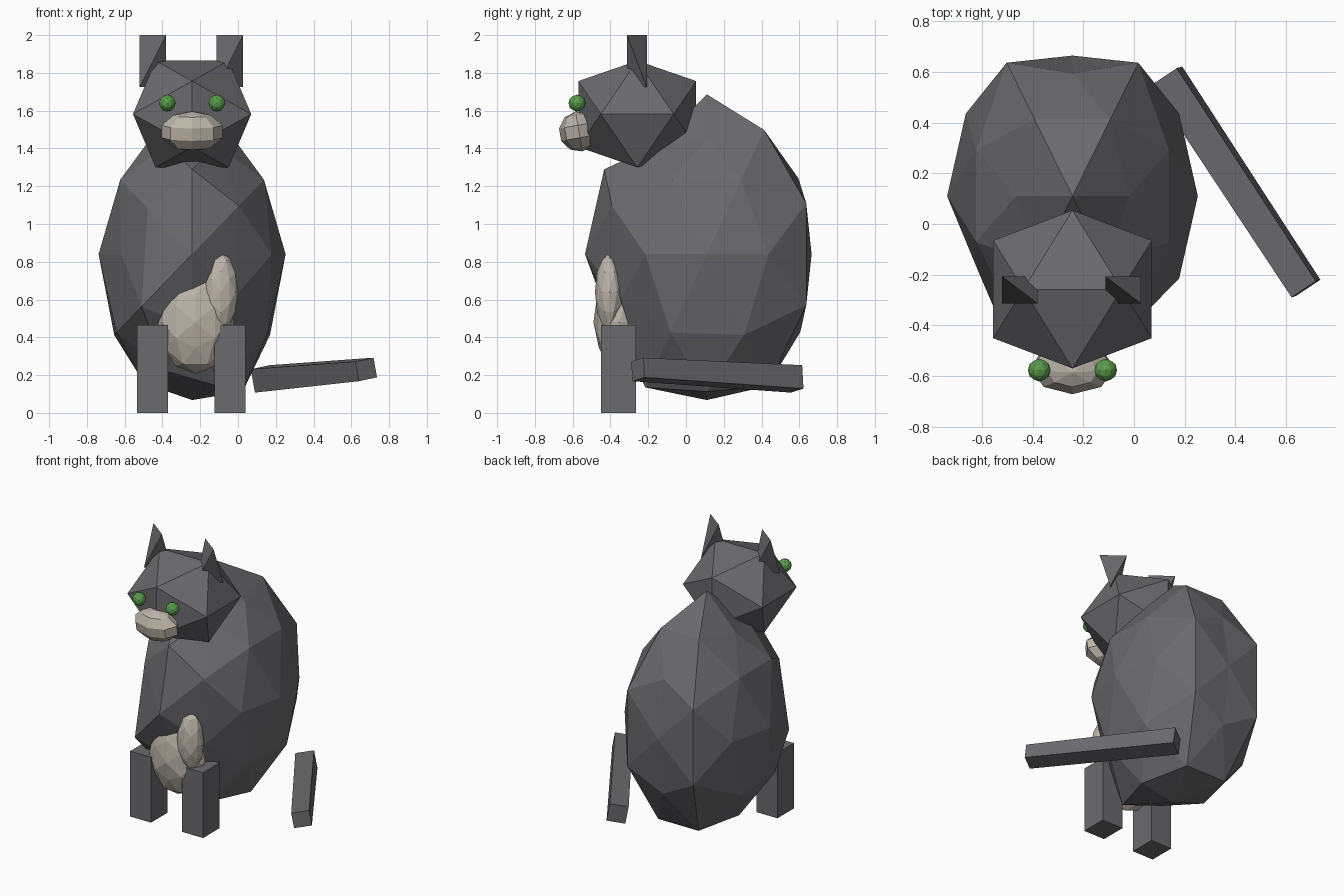
import bpy, bmesh
from math import radians
from mathutils import Vector, Matrix

if "Cube" in bpy.data.objects:
    bpy.data.objects.remove(bpy.data.objects["Cube"], do_unlink=True)


def material(name, rgb):
    m = bpy.data.materials.new(name)
    m.use_nodes = True
    m.diffuse_color = (*rgb, 1)
    m.node_tree.nodes["Principled BSDF"].inputs["Base Color"].default_value = (*rgb, 1)
    return m


FUR = material("dark_grey_fur", (0.145, 0.145, 0.157))
CREAM = material("warm_cream", (0.50, 0.455, 0.39))
GREEN = material("leaf_green", (0.10, 0.32, 0.07))
MID = -0.243  # the animal sits left of the origin, the tail reaches right


def finish(name, bm, mat):
    bmesh.ops.recalc_face_normals(bm, faces=bm.faces)
    me = bpy.data.meshes.new(name)
    bm.to_mesh(me)
    bm.free()
    me.materials.append(mat)
    ob = bpy.data.objects.new(name, me)
    bpy.context.collection.objects.link(ob)
    return ob


def box(name, size, centre, mat):
    bm = bmesh.new()
    bmesh.ops.create_cube(bm, size=1)
    bm.transform(Matrix.Translation(centre) @ Matrix.Diagonal((*size, 1)))
    return finish(name, bm, mat)


def upright_ico(level):
    """Unit icosahedron with an edge across the top, optionally split and rounded."""
    t = (1 + 5 ** 0.5) / 2
    bm = bmesh.new()
    for a in (-1, 1):
        for b in (-t, t):
            for p in ((a, 0, b), (b, a, 0), (0, b, a)):
                bm.verts.new(Vector(p).normalized())
    bmesh.ops.convex_hull(bm, input=bm.verts)
    if level:
        bmesh.ops.subdivide_edges(bm, edges=bm.edges[:], cuts=1, use_grid_fill=True)
        for v in bm.verts:
            v.co.normalize()
    return bm


def ellipsoid(name, centre, radii, mat, level=1, dents=()):
    bm = upright_ico(level)
    for direction, factor in dents:
        d = Vector(direction).normalized()
        max(bm.verts, key=lambda v: v.co.normalized().dot(d)).co *= factor
    bm.transform(Matrix.Translation(centre) @ Matrix.Diagonal((*radii, 1)))
    return finish(name, bm, mat)


# Body: faceted egg with a few corners pushed in or out
dents = [((0, 0, 1), 1.02), ((0, 0, -1), 0.93), ((0, -1, 0), 1.04), ((0, 1, 0), 0.895),
         ((0, .85, .53), 0.92), ((0, .85, -.53), 0.94),
         ((0, -.85, .53), 1.03), ((0, -.85, -.53), 0.9),
         ((-.5, -.81, .31), 0.95), ((-.85, -.53, 0), 0.89),
         ((-.5, -.81, -.31), 1.08), ((.5, -.81, -.31), 0.9),
         ((-.31, -.5, -.81), 0.92), ((.31, -.5, -.81), 1.05),
         ((-.53, 0, -.85), 0.97), ((.53, 0, -.85), 1.03)]
for s in (-1, 1):
    dents += [((s * .5, .81, .31), 1.05), ((s * .5, .81, -.31), 1.05),
              ((s * .81, .31, .5), 0.95), ((s * .81, -.31, .5), 0.95),
              ((s * .81, .31, -.5), 1.03), ((s * .31, .5, -.81), 1.04),
              ((s * .53, 0, .85), 0.86), ((s * .31, -.5, .81), 0.86),
              ((s * .31, .5, .81), 0.98)]
ellipsoid("body", (MID, 0.11, 0.84), (0.495, 0.62, 0.83), FUR, dents=dents)

# Belly patch: main lump and a small upright lobe
ellipsoid("belly_patch", (-0.225, -0.355, 0.48), (0.205, 0.135, 0.272), CREAM,
          dents=[((-.31, -.5, .81), 1.08), ((0, -.5, .8), 1.08), ((0, -.85, -.53), 0.93)])
ellipsoid("belly_patch_lobe", (-0.092, -0.405, 0.64), (0.094, 0.077, 0.21), CREAM)

# Head
ellipsoid("head", (MID, -0.258, 1.582), (0.368, 0.367, 0.332), FUR, level=0)

# Muzzle: low-poly bead, leaning forward at the top
bm = bmesh.new()
bmesh.ops.create_uvsphere(bm, u_segments=8, v_segments=5, radius=1)
bm.transform(Matrix.Translation((MID, -0.567, 1.49))
             @ Matrix.Rotation(radians(10), 4, "X")
             @ Matrix.Diagonal((0.17, 0.106, 0.107, 1)))
finish("muzzle", bm, CREAM)

# Eyes, front legs and ears in pairs
for side, s in (("right", -1), ("left", 1)):
    ellipsoid(side + "_eye", (MID + s * 0.131, -0.577, 1.64), (0.045,) * 3, GREEN)
    box(side + "_front_leg", (0.165, 0.185, 0.465), (-0.2475 + s * 0.205, -0.3575, 0.2325), FUR)
    # Ear: tetrahedron on alternate corners of a box
    bm = bmesh.new()
    for p in ((-1, 1, 1), (1, -1, 1), (-1, -1, -1), (1, 1, -1)):
        bm.verts.new(p)
    bmesh.ops.convex_hull(bm, input=bm.verts)
    bm.transform(Matrix.Translation((-0.247 + s * 0.204, -0.26, 1.862))
                 @ Matrix.Diagonal((0.07, 0.053, 0.138, 1)))
    finish(side + "_ear", bm, FUR)

# Tail: long bar, slightly rolled and thinner at the tip
aim = Vector((0.55, -0.84, 0.05)).to_track_quat("X", "Z").to_matrix().to_4x4()
tail = box("tail", (1, 1, 1), (0, 0, 0), FUR)
for v in tail.data.vertices:
    if v.co.x > 0:
        v.co.z *= 0.84
        v.co.y *= 0.95
tail.data.transform(Matrix.Translation((0.404, 0.165, 0.205)) @ aim
                    @ Matrix.Rotation(radians(10), 4, "X")
                    @ Matrix.Diagonal((1.005, 0.123, 0.126, 1)))
